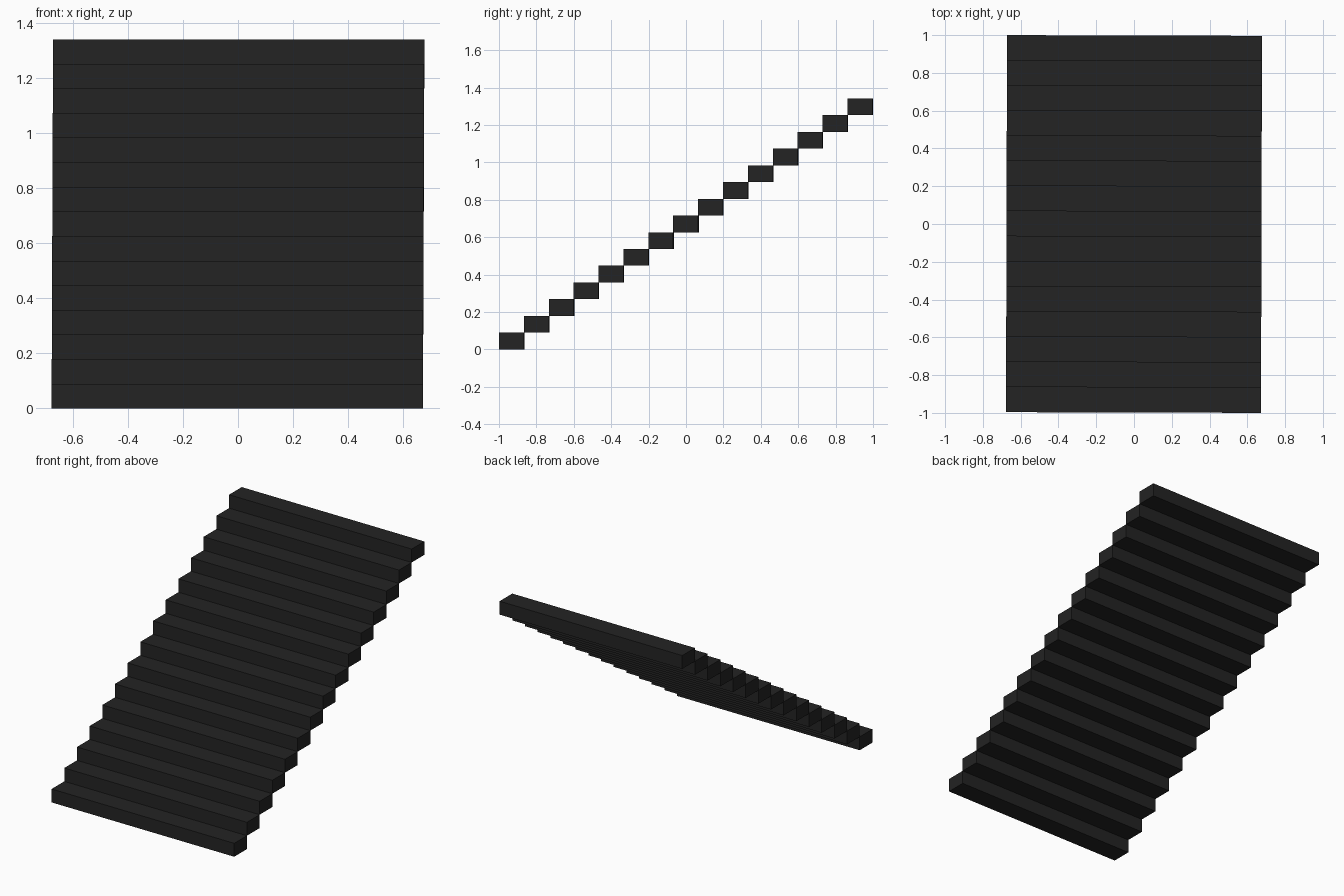
import bpy
import math

if "Cube" in bpy.data.objects:
    bpy.data.objects.remove(bpy.data.objects["Cube"])

STEPS = 15
WIDTH = 1.35
DEPTH = 1.996 / STEPS
RISE = 1.342 / STEPS
TURN = -0.0027  # the whole flight is turned very slightly about z

black = bpy.data.materials.new("charcoal black")
black.diffuse_color = (0.017, 0.017, 0.017, 1.0)
black.use_nodes = True
black.node_tree.nodes["Principled BSDF"].inputs["Base Color"].default_value = black.diffuse_color

# Flight of solid block treads, each meeting the next along an edge
for i in range(STEPS):
    y = (i - (STEPS - 1) / 2) * DEPTH
    bpy.ops.mesh.primitive_cube_add(
        size=1,
        location=(-y * math.sin(TURN), y * math.cos(TURN), (i + 0.5) * RISE),
        rotation=(0, 0, TURN))
    tread = bpy.context.object
    tread.name = f"stair_tread_{i + 1:02d}"
    tread.scale = (WIDTH, DEPTH, RISE)
    bpy.ops.object.transform_apply(location=False, rotation=False, scale=True)
    tread.data.materials.append(black)
